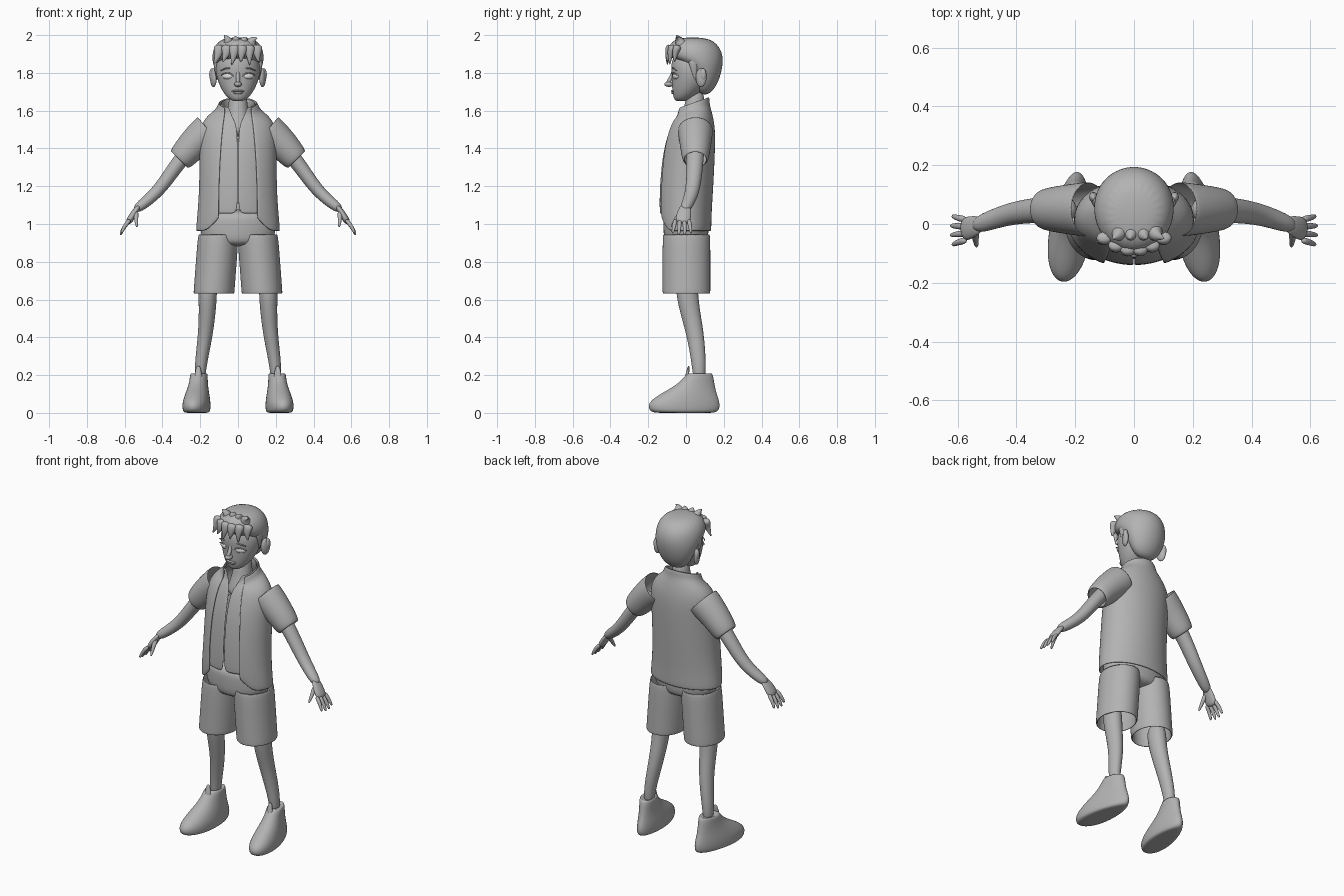
import bpy, bmesh, math
from mathutils import Vector, Matrix

if "Cube" in bpy.data.objects:
    bpy.data.objects.remove(bpy.data.objects["Cube"], do_unlink=True)


def material(name, value):
    mat = bpy.data.materials.new(name)
    mat.use_nodes = True
    colour = (value, value, value, 1)
    mat.diffuse_color = colour
    mat.node_tree.nodes["Principled BSDF"].inputs["Base Color"].default_value = colour
    return mat


GREY = material("clay grey", 0.45)
PALE = material("eye pale grey", 0.75)


def clamp(value):
    return min(1, max(0, value))


def finish(name, bm, mat=GREY, levels=2, thick=0):
    bmesh.ops.recalc_face_normals(bm, faces=bm.faces)
    mesh = bpy.data.meshes.new(name)
    bm.to_mesh(mesh)
    bm.free()
    for face in mesh.polygons:
        face.use_smooth = True
    mesh.materials.append(mat)
    ob = bpy.data.objects.new(name, mesh)
    bpy.context.collection.objects.link(ob)
    if thick:
        shell = ob.modifiers.new("thickness", "SOLIDIFY")
        shell.thickness = thick
        shell.offset = 0
    if levels:
        smooth = ob.modifiers.new("smooth", "SUBSURF")
        smooth.levels = smooth.render_levels = levels


def skin(name, rings, closed=True, cap=True, **options):
    """Bridge rings of points into one surface."""
    bm = bmesh.new()
    rows = [[bm.verts.new(point) for point in ring] for ring in rings]
    count = len(rows[0])
    for low, high in zip(rows, rows[1:]):
        for i in range(count if closed else count - 1):
            j = (i + 1) % count
            bm.faces.new((low[i], low[j], high[j], high[i]))
    if cap and closed:
        bm.faces.new(rows[0])
        bm.faces.new(rows[-1])
    finish(name, bm, **options)


def loft(name, sections, gap=None, warp=None, sides=24, **options):
    """Stack level ovals (height, half width, front, back); gap(z) opens the front."""
    rings = []
    for z, half, front, back in sections:
        start = math.asin(clamp(gap(z) / half)) if gap else 0
        step = (math.tau - 2 * start) / (sides - 1 if gap else sides)
        ring = []
        for i in range(sides):
            angle = start + step * i
            y = (front + back) / 2 - (back - front) / 2 * math.cos(angle)
            point = Vector((half * math.sin(angle), y, z))
            ring.append(warp(point) if warp else point)
        rings.append(ring)
    skin(name, rings, closed=not gap, **options)


def tube(name, path, first, last, flat=1, mirror=1, sides=12, **options):
    """Sweep an oval along a path, its radius going from first to last."""
    points = [Vector((mirror * x, y, z)) for x, y, z in path]
    end = len(points) - 1
    rings = []
    for i, centre in enumerate(points):
        along = (points[min(i + 1, end)] - points[max(i - 1, 0)]).normalized()
        radius = first + (last - first) * i / end
        deep = Vector((0, 1, 0))
        deep = (deep - along * deep.dot(along)).normalized() * radius
        wide = along.cross(deep) * flat
        angles = [math.tau * j / sides for j in range(sides)]
        rings.append([centre + deep * math.cos(a) + wide * math.sin(a) for a in angles])
    skin(name, rings, **options)


def ball(name, centre, scale, turn=0, mat=GREY):
    bm = bmesh.new()
    bmesh.ops.create_uvsphere(bm, u_segments=20, v_segments=12, radius=1)
    bm.transform(Matrix.Translation(centre) @ Matrix.Rotation(turn, 4, "Z")
                 @ Matrix.Diagonal((*scale, 1)))
    finish(name, bm, mat, levels=0)


# head, neck and middle of the face
loft("head", [(1.65, .02, -.05, 0), (1.66, .05, -.065, .03), (1.71, .09, -.075, .1),
              (1.79, .12, -.075, .15), (1.86, .12, -.085, .16), (1.95, .06, -.03, .1)])
loft("neck", [(1.46, .1, -.08, .12), (1.58, .05, -.01, .1), (1.72, .05, 0, .1)])
tube("nose_bridge", [(0, -.065, 1.82), (0, -.075, 1.78), (0, -.1, 1.74)], .008, .014)
ball("nose_tip", (0, -.09, 1.74), (.02, .025, .014))
ball("upper_lip", (0, -.07, 1.704), (.034, .01, .006))
ball("lower_lip", (0, -.068, 1.694), (.026, .01, .007))


# hair cap: the lower edge slopes down toward the nape
def nape_slope(point):
    if point.z < 1.87:
        point.z -= .3 * point.y
    return point


loft("hair", [(1.71, .05, .06, .11), (1.77, .1, .03, .16), (1.86, .13, -.02, .19),
              (1.88, .14, -.1, .2), (1.94, .13, -.1, .18), (1.99, .08, -.05, .12)],
     warp=nape_slope)
for i in range(6):
    x = .04 * i - .1
    y = 4 * x * x - .1
    tip = (x * 1.2 - .01, y, 1.84 + .015 * (i % 2))
    tube(f"fringe_lock_{i}", [(x, y + .02, 1.95), (x, y, 1.9), tip], .03, .002, 1.3)
for i in range(4):
    x = .04 * i - .05
    tip = (x * 1.5, -.05, 2 - .005 * i)
    tube(f"crown_lock_{i}", [(x, -.02, 1.94), (x, -.04, 1.98), tip], .04, .002)


# shirt with a V neck, under an open vest with a rounded front hem
def tailor(point):
    collar = clamp((point.z - 1.53) / .06)
    if point.z < 1 and point.y < 0:
        point.z += .07 * clamp((.17 - abs(point.x)) / .07)
    point.z += .35 * point.y * collar
    return point


torso = [(.96, .22, -.14, .13), (1.05, .21, -.15, .13), (1.2, .2, -.15, .14),
         (1.4, .2, -.13, .15), (1.52, .2, -.09, .15), (1.57, .15, -.07, .13),
         (1.59, .11, -.06, .12), (1.63, .1, -.06, .12)]
inset = .012
lining = [(z, half - inset, front + inset, back - inset) for z, half, front, back in torso[1:]]
loft("vest", torso, lambda z: min(.1, .23 - z / 10), tailor, 32, thick=.01)
loft("shirt", lining, lambda z: max(0, z - 1.51) * .4, tailor, 32, thick=.006)

# seat of the shorts
loft("shorts_seat", [(.88, .14, -.1, .1)] + [(z, .2, -.12, .12) for z in (.92, 1, 1.08)])

for mirror, side in ((1, "left_"), (-1, "right_")):
    # eyes, brows, ears and sideburns
    ball(side + "eye", (mirror * .056, -.054, 1.783), (.031, .014, .017), mirror * .4, PALE)
    lid = [(.02, -.07, 1.78), (.04, -.07, 1.8), (.07, -.063, 1.8), (.095, -.045, 1.785)]
    brow = [(x, y - .003, z + .025) for x, y, z in lid[1:]]
    tube(side + "upper_lid", lid, .005, .003, mirror=mirror)
    tube(side + "brow", brow, .005, .003, mirror=mirror)
    ball(side + "ear", (mirror * .13, .08, 1.775), (.016, .03, .05), mirror * -.35)
    ball(side + "ear_rim", (mirror * .138, .09, 1.79), (.014, .018, .034), mirror * -.3)
    tube(side + "sideburn", [(.115, .04, 1.88), (.12, .04, 1.83), (.11, .05, 1.76)],
         .035, .004, .5, mirror)

    # shorts legs, bare legs
    def splay(point):
        return Vector((mirror * (point.x + .175 - .075 * point.z), point.y, point.z))

    loft(side + "shorts_leg", [(z, .104, -.12, .125) for z in (.63, .65, .8, .95)],
         warp=splay, cap=False, thick=.01)
    tube(side + "leg", [(.16, 0, .72), (.16, .01, .58), (.17, .05, .42), (.2, .07, .25),
                        (.2, .07, .15)], .066, .03, .85, mirror)

    # shoes: wider and turned outward at the toe
    def toe_out(point):
        x = point.x * (1 - point.y) - .12 * point.y + .215
        return Vector((mirror * x, point.y, point.z))

    loft(side + "shoe", [(0, .03, -.1, .1), (0, .065, -.18, .16), (.02, .07, -.2, .18),
                         (.06, .07, -.2, .18), (.11, .06, -.12, .16), (.16, .05, -.03, .15),
                         (.22, .05, .01, .14), (.2, .03, .03, .12)], warp=toe_out)
    tube(side + "shoe_tongue", [(.21, 0, .17), (.21, .01, .22), (.21, .015, .25)],
         .012, .005, 2, mirror)

    # sleeves, arms and palms
    tube(side + "sleeve", [(.15, .05, 1.5), (.23, .05, 1.43), (.3, .05, 1.35), (.31, .05, 1.34)],
         .095, .06, 1, mirror, cap=False, thick=.008)
    tube(side + "arm", [(.2, .05, 1.45), (.3, .05, 1.35), (.4, .04, 1.2), (.47, .02, 1.13),
                        (.55, -.01, 1.07)], .052, .03, .9, mirror)
    tube(side + "palm", [(.52, 0, 1.1), (.55, -.01, 1.06), (.585, -.02, 1)],
         .03, .047, .45, mirror)

    # fingers fan out from the palm, the middle ones longest
    for i, finger in enumerate(("little", "ring", "middle", "index")):
        spread = i - 1.5
        base = Vector((.57, -.02 - .023 * spread, 1.025))
        tip = Vector((.628 - .006 * abs(spread), -.022 - .033 * spread,
                      .933 + .01 * abs(spread)))
        knuckle = base.lerp(tip, .5) + Vector((.006, 0, .004))
        tube(f"{side}{finger}_finger", [base, knuckle, tip], .014, .008, 1, mirror, 8)
    tube(side + "thumb", [(.54, -.02, 1.07), (.54, -.05, 1.03), (.535, -.08, .98)],
         .017, .007, 1, mirror, 8)
